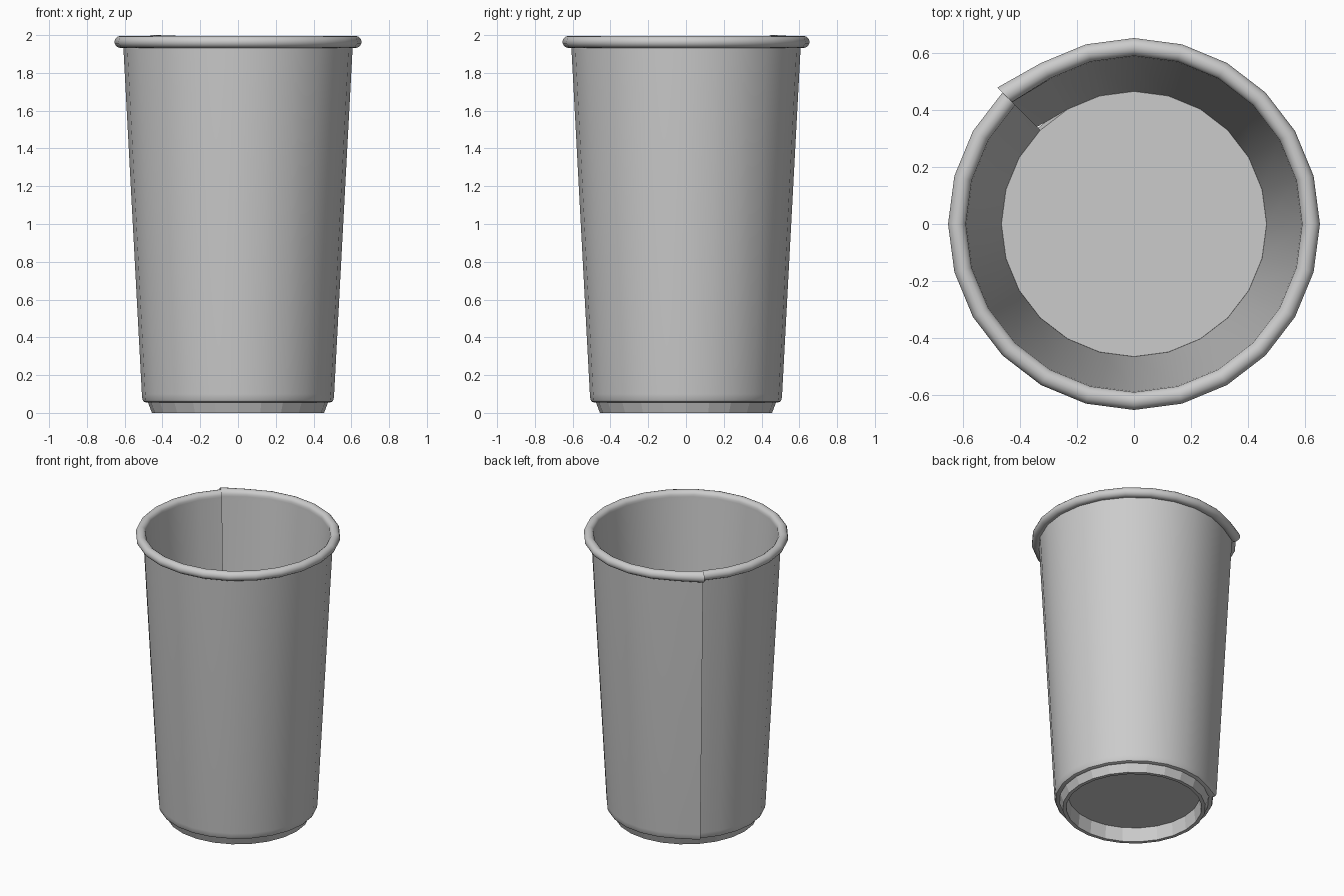
import bpy, bmesh
from math import sin, cos, pi, radians

if "Cube" in bpy.data.objects:
    bpy.data.objects.remove(bpy.data.objects["Cube"])

SIDES = 24


def finish(name, bm, smooth=None):
    bmesh.ops.recalc_face_normals(bm, faces=bm.faces)
    mesh = bpy.data.meshes.new(name)
    bm.to_mesh(mesh)
    bm.free()
    ob = bpy.data.objects.new(name, mesh)
    bpy.context.collection.objects.link(ob)
    if smooth:
        bpy.ops.object.select_all(action='DESELECT')
        ob.select_set(True)
        bpy.context.view_layer.objects.active = ob
        bpy.ops.object.shade_smooth_by_angle(angle=radians(smooth))
    return ob


def station(bm, profile, angle):
    return [bm.verts.new((r * cos(angle), r * sin(angle), z)) for r, z in profile]


def bridge(bm, a, b, closed):
    n = len(a)
    for i in range(n if closed else n - 1):
        j = (i + 1) % n
        bm.faces.new((a[i], a[j], b[j], b[i]))


def sheet_profile(step):
    # closed section: inner wall, rolled rim, outer wall, curled lower edge
    tube = 0.032 + 0.25 * step
    cz = 1.964
    rim = [(0.622 + step + tube * cos(t), cz + tube * sin(t))
           for t in [radians(190 - 26 * k) for k in range(12)]]
    wall_in = [(0.463, 0.056), (0.466, 0.1), (0.588, 1.93)]
    wall_out = [(0.607, 1.935), (0.509, 0.1), (0.506, 0.07), (0.50, 0.06), (0.49, 0.056)]
    return ([(r + step, z) for r, z in wall_in] + rim
            + [(r + step, z) for r, z in wall_out])


# wrapped sheet: one full turn whose last edge laps outside its first edge
bm = bmesh.new()
rings = []
for i in range(SIDES + 1):
    step = 0.02 if i == SIDES else 0.0
    rings.append(station(bm, sheet_profile(step), radians(135) + 2 * pi * i / SIDES))
for a, b in zip(rings, rings[1:]):
    bridge(bm, a, b, True)
bm.faces.new(rings[0])
bm.faces.new(rings[-1])
finish("cup_wall_and_rim", bm, 35)

# tapered foot ring with a hollow underside
bm = bmesh.new()
foot = [(0.466, 0.11), (0.478, 0.06), (0.456, 0.0), (0.432, 0.0), (0.422, 0.095)]
rings = [station(bm, foot, 2 * pi * i / SIDES) for i in range(SIDES)]
for i in range(SIDES):
    bridge(bm, rings[i], rings[(i + 1) % SIDES], False)
# floor: upper and lower discs close the foot ring
bm.faces.new([r[0] for r in rings])
bm.faces.new([r[-1] for r in rings])
finish("foot_and_floor", bm)
